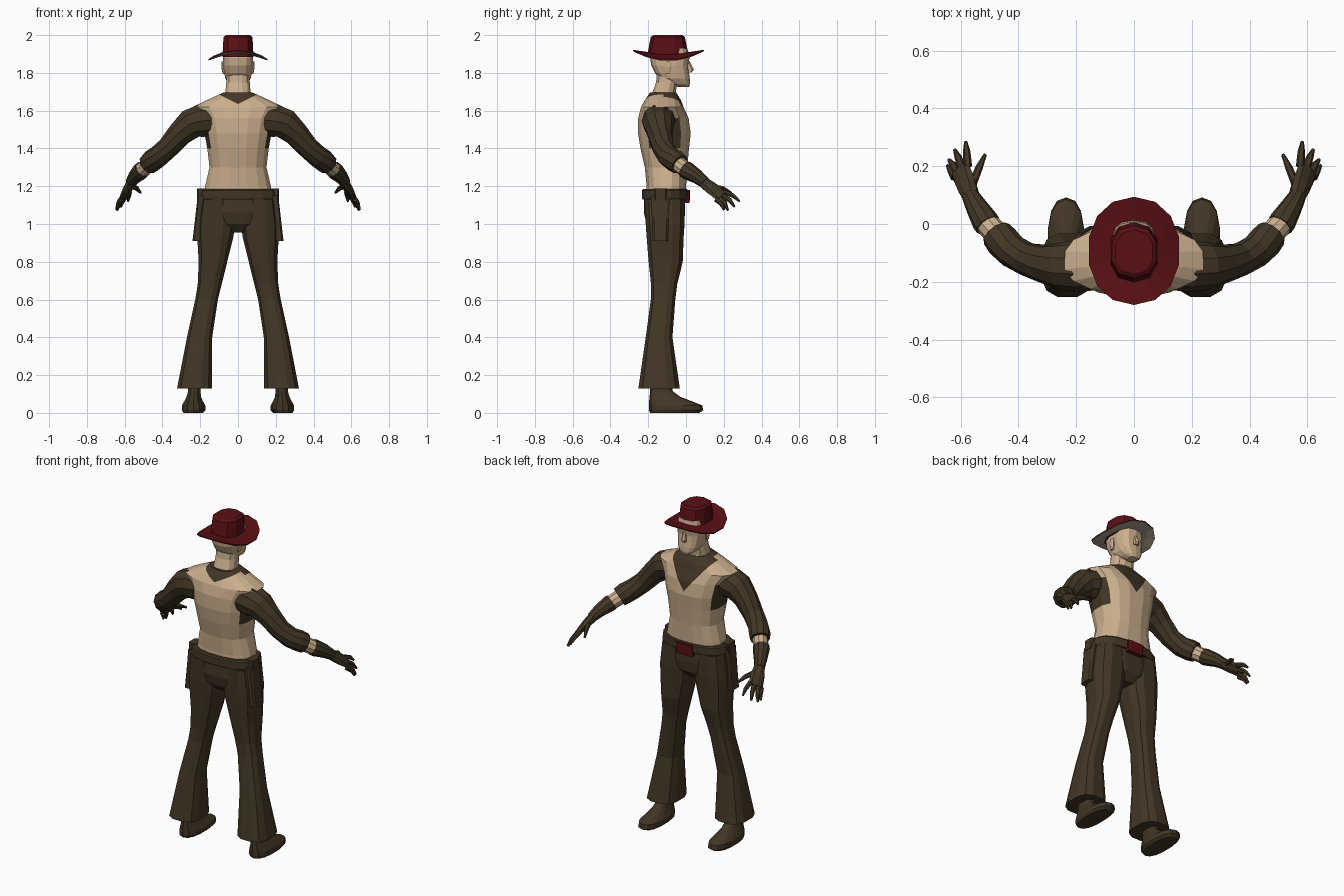
import bpy, bmesh
from math import sin, cos, pi, copysign
from mathutils import Vector

if "Cube" in bpy.data.objects:
    bpy.data.objects.remove(bpy.data.objects["Cube"], do_unlink=True)


def material(name, rgb):
    m = bpy.data.materials.new(name)
    m.use_nodes = True
    m.diffuse_color = (*rgb, 1)
    m.node_tree.nodes["Principled BSDF"].inputs["Base Color"].default_value = (*rgb, 1)
    return m


BROWN = material("dark brown cloth", (0.055, 0.037, 0.018))
TAN = material("tan skin and vest", (0.60, 0.43, 0.27))
RED = material("deep red felt", (0.10, 0.005, 0.007))
TAUPE = material("taupe hat lining", (0.40, 0.33, 0.26))


def ring(z, x0, x1, y0, y1, n=16, power=2.5):
    """Horizontal rounded outline filling the given x and y range."""
    pts = []
    for i in range(n):
        a = 2 * pi * (i + 0.5) / n
        c, s = [copysign(abs(t) ** (2 / power), t) for t in (cos(a), sin(a))]
        pts.append(Vector(((x0 + x1) / 2 + c * (x1 - x0) / 2,
                           (y0 + y1) / 2 + s * (y1 - y0) / 2, z)))
    return pts


def tube(path, n=10, side=None):
    """Rings across a path of (x, y, z, half width, half depth)."""
    centres = [Vector(p[:3]) for p in path]
    rings = []
    for i, p in enumerate(path):
        t = (centres[min(i + 1, len(path) - 1)] - centres[max(i - 1, 0)]).normalized()
        u = Vector(side) if side else t.cross(Vector((0, 0, 1)))
        u = (u - t * u.dot(t)).normalized()
        v = t.cross(u)
        rings.append([centres[i] + u * cos(2 * pi * k / n) * p[3] + v * sin(2 * pi * k / n) * p[-1]
                      for k in range(n)])
    return rings


def loft(bm, rings, closed=False):
    loops = [[bm.verts.new(p) for p in r] for r in rings]
    n = len(loops[0])
    pairs = list(zip(loops, loops[1:])) + ([(loops[-1], loops[0])] if closed else [])
    for a, b in pairs:
        for i in range(n):
            bm.faces.new((a[i], a[(i + 1) % n], b[(i + 1) % n], b[i]))
    if not closed:
        bm.faces.new(loops[0])
        bm.faces.new(loops[-1])


def part(name, lofts, mats, mirror=False, rule=None, cuts=(), closed=False):
    bm = bmesh.new()
    for rings in lofts:
        loft(bm, rings, closed)
    for co, no in cuts:
        bmesh.ops.bisect_plane(bm, geom=bm.verts[:] + bm.edges[:] + bm.faces[:],
                               plane_co=co, plane_no=no)
    bmesh.ops.recalc_face_normals(bm, faces=bm.faces)
    if rule:
        bm.normal_update()
        for f in bm.faces:
            f.material_index = rule(f)
    me = bpy.data.meshes.new(name)
    bm.to_mesh(me)
    bm.free()
    for m in mats:
        me.materials.append(m)
    ob = bpy.data.objects.new(name, me)
    bpy.context.collection.objects.link(ob)
    if mirror:
        ob.modifiers.new("Mirror", 'MIRROR').use_mirror_merge = False
    return ob


def body(rows, **kw):
    """Centred rings from rows of (z, half width, back y, front y)."""
    return [ring(z, -w, w, b, f, **kw) for z, w, b, f in rows]


# Torso: vest with a V-necked undershirt and dark armholes
def shirt_rule(f):
    c = f.calc_center_median()
    if c.y > -0.12:
        dark = c.z > 1.5 + 1.3 * abs(c.x)
    else:
        dark = c.z > 1.635 + 0.5 * abs(c.x)
    armhole = abs(f.normal.x) > 0.8 and 1.4 < c.z < 1.6
    return 1 if dark or armhole else 0


cuts = [((0, 0, 1.5), (s * 1.3, 0, -1)) for s in (1, -1)]
cuts += [((0, 0, 1.635), (s * 0.5, 0, -1)) for s in (1, -1)]
cuts += [((0, -0.12, 0), (0, 1, 0)), ((0, 0, 0), (1, 0, 0))]
part("vest_and_undershirt", [body([
    (1.15, .185, -.213, 0), (1.2, .177, -.21, .002), (1.3, .153, -.22, .008),
    (1.4, .165, -.243, .018), (1.48, .18, -.256, .027), (1.56, .2, -.255, .016),
    (1.62, .243, -.24, -.012), (1.655, .17, -.22, -.025), (1.695, .08, -.192, -.05)])],
    [TAN, BROWN], rule=shirt_rule, cuts=cuts)

# Neck and head
part("neck", [body([(1.64, .078, -.19, -.045), (1.7, .068, -.178, -.052),
                    (1.75, .064, -.16, -.045), (1.8, .062, -.155, -.04)], n=12)], [TAN])
part("head", [body([
    (1.725, .028, -.04, .016), (1.742, .05, -.085, .021), (1.77, .068, -.14, .02),
    (1.8, .074, -.165, .016), (1.84, .08, -.184, .012), (1.88, .08, -.19, .019),
    (1.93, .074, -.18, .008)], n=14, power=2.8)], [TAN])
part("nose", [body([(1.803, .016, 0, .03), (1.815, .015, 0, .042),
                    (1.86, .008, 0, .02)], n=6, power=2)], [TAN])
part("ears", [[ring(z, .07, x, -.11, y, n=8) for z, x, y in
               [(1.795, .082, -.085), (1.83, .089, -.075), (1.86, .088, -.078)]]],
     [TAN], mirror=True)

# Hat: drooping brim with a lighter underside, and a faceted crown
def brim_ring(scale, drop):
    pts = ring(0, -.16 * scale, .16 * scale, -.093 - .187 * scale, -.093 + .187 * scale,
               n=14, power=2.15)
    for p in pts:
        lift = ((p.y + .093) / (.187 * scale)) ** 2
        p.z = 1.905 + (.052 * lift - .035) * (scale - .4) / .6 - drop
    return pts


part("hat_brim", [[brim_ring(.45, 0), brim_ring(.75, 0), brim_ring(1, 0),
                   brim_ring(1, .007), brim_ring(.75, .007), brim_ring(.45, .007)]],
     [RED, TAUPE], rule=lambda f: int(f.normal.z < -.3), closed=True)
part("hat_crown", [body([(1.885, .086, -.205, .012), (1.92, .084, -.2, .008),
                         (1.99, .08, -.187, -.006), (2.0, .066, -.172, -.02)],
                        n=10, power=2.4)], [RED])

# Sleeves, bare forearm bands and gloves
part("sleeves", [tube([
    (.14, -.145, 1.55, .085), (.2, -.145, 1.545, .09), (.25, -.145, 1.53, .083),
    (.31, -.138, 1.475, .067), (.37, -.122, 1.405, .058), (.42, -.095, 1.36, .058),
    (.455, -.06, 1.335, .06), (.475, -.035, 1.317, .056)])], [BROWN], mirror=True)
part("forearm_bands", [tube([(.45, -.065, 1.335, .043), (.52, .015, 1.275, .042)])],
     [TAN], mirror=True)

across = (.6, -.65, -.45)
part("gloves", [
    tube([(.505, -.005, 1.29, .046), (.515, .01, 1.28, .047), (.545, .06, 1.25, .038),
          (.567, .1, 1.218, .03)]),
    tube([(.56, .088, 1.225, .03, .028), (.58, .135, 1.19, .042, .024),
          (.602, .19, 1.147, .044, .015)], n=8, side=across)],
    [BROWN], mirror=True)
fingers = [((.575, .2, 1.168), (.582, .284, 1.12)), ((.594, .19, 1.152), (.62, .257, 1.09)),
           ((.61, .175, 1.14), (.64, .222, 1.072)), ((.62, .16, 1.13), (.645, .202, 1.075)),
           ((.562, .13, 1.2), (.515, .24, 1.165))]
digits = []
for base, tip in fingers:
    a, b = Vector(base), Vector(tip)
    mid = a.lerp(b, .55) + Vector((0, .004, .008))
    digits.append(tube([(*a, .015), (*mid, .013), (*b, .006)], n=6))
part("glove_fingers", digits, [BROWN], mirror=True)

# Trousers, belt, buckle and side pouches
part("trouser_seat", [body([
    (1.16, .19, -.222, -.004), (1.06, .2, -.225, -.003),
    (1.0, .16, -.21, -.01), (.955, .06, -.17, -.045)])], [BROWN])
part("trouser_legs", [[ring(z, xi, xo, yb, yf, n=12, power=2.7) for z, xi, xo, yb, yf in [
    (1.13, .03, .2, -.222, -.006), (1.0, .014, .218, -.216, -.005),
    (.93, .022, .218, -.211, -.01), (.8, .055, .21, -.2, -.015),
    (.68, .085, .215, -.187, -.045), (.6, .105, .228, -.188, -.055),
    (.4, .135, .272, -.215, -.07), (.13, .135, .325, -.255, -.03)]]],
    [BROWN], mirror=True)
part("belt", [body([(1.13, .208, -.232, .008), (1.14, .213, -.235, .011),
                    (1.178, .208, -.235, .011), (1.185, .2, -.228, .006)])], [BROWN])
part("belt_buckle", [body([(1.112, .055, -.02, .02), (1.18, .055, -.02, .022)],
                          n=8, power=6)], [RED])
part("side_pouches", [[ring(z, .165, x, b, f, n=8, power=6) for z, x, b, f in [
    (.91, .242, -.178, -.095), (1.03, .228, -.182, -.09), (1.15, .214, -.185, -.085)]]],
    [BROWN], mirror=True)
part("belt_loops", [[ring(z, .17, .219, -.17, -.1, n=8, power=6) for z in (1.125, 1.188)]],
     [BROWN], mirror=True)

# Shoes
part("shoes", [[ring(z, xi, xo, yb, yf, n=14, power=2.4) for z, xi, xo, yb, yf in [
    (0, .185, .29, -.19, .07), (.014, .172, .298, -.196, .092),
    (.04, .172, .298, -.195, .085), (.062, .185, .285, -.195, .03),
    (.085, .195, .273, -.193, -.03), (.115, .198, .265, -.19, -.07),
    (.2, .198, .265, -.185, -.085)]]], [BROWN], mirror=True)
